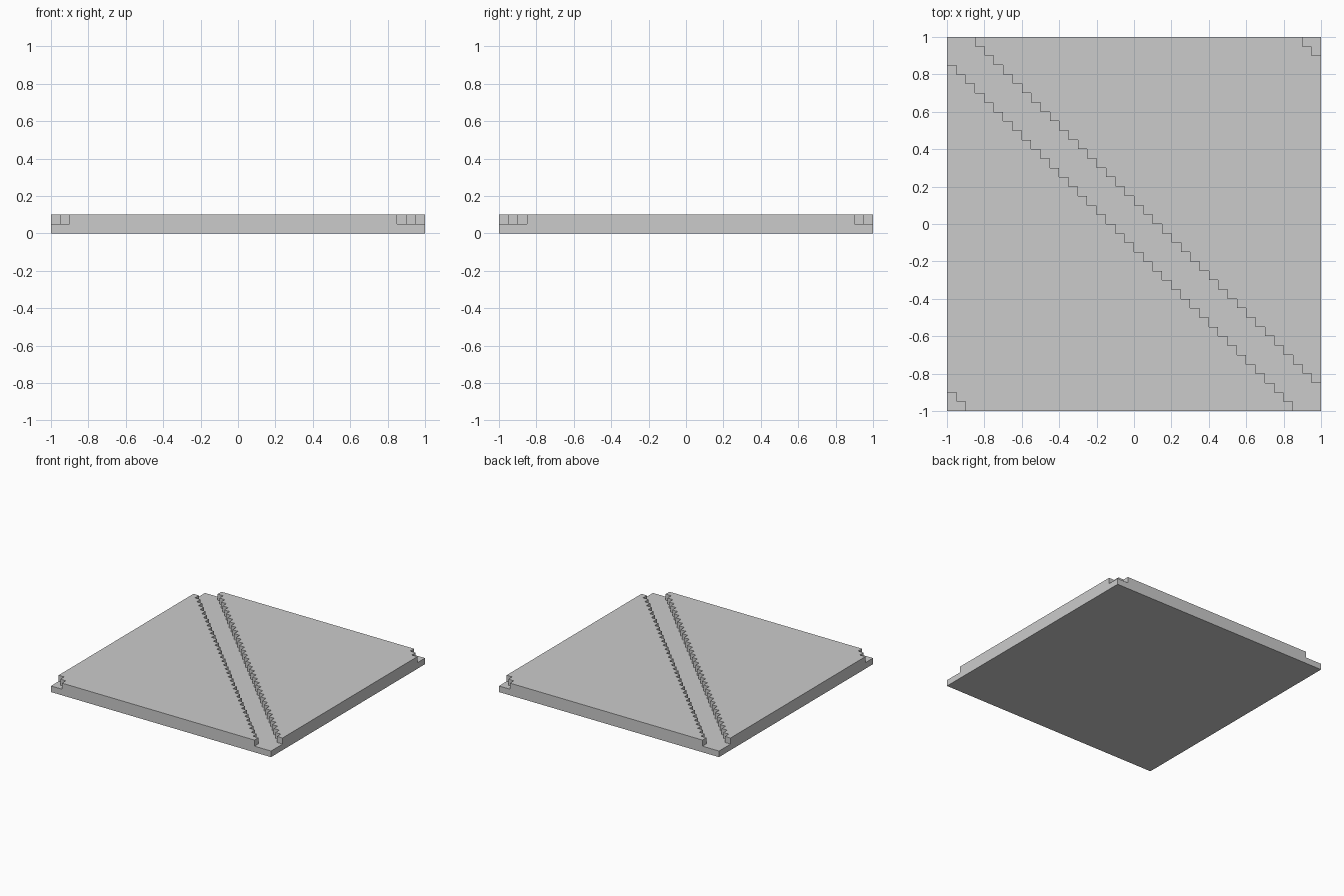
import bpy, bmesh, math

if "Cube" in bpy.data.objects:
    bpy.data.objects.remove(bpy.data.objects["Cube"])

N = 40            # cells per side
CELL = 2 / N
LAYER = 0.05      # thickness of each of the two layers


def cell_sum(face):
    """Column index plus row index of a grid cell."""
    c = face.calc_center_median()
    return math.floor((c.x + 1) / CELL) + math.floor((c.y + 1) / CELL)


def raise_faces(bm, faces):
    """Extrude faces up by one layer and return the lifted faces."""
    res = bmesh.ops.extrude_face_region(bm, geom=faces)["geom"]
    verts = [g for g in res if isinstance(g, bmesh.types.BMVert)]
    bmesh.ops.translate(bm, verts=verts, vec=(0, 0, LAYER))
    return [g for g in res if isinstance(g, bmesh.types.BMFace)]


bm = bmesh.new()
bmesh.ops.create_grid(bm, x_segments=N, y_segments=N, size=1)

# Base plate
raise_faces(bm, bm.faces[:])
top = [f for f in bm.faces if f.calc_center_median().z > LAYER - 1e-4]

# Upper layer: two stepped slabs beside the diagonal channel, corners notched
slabs = [f for f in top if 2 <= cell_sum(f) <= 36 or 42 <= cell_sum(f) <= 76]
raise_faces(bm, slabs)
inner = [f for f in slabs if f.is_valid]
if inner:
    bmesh.ops.delete(bm, geom=inner, context='FACES')

# Merge coplanar cells into clean flat faces
bmesh.ops.recalc_face_normals(bm, faces=bm.faces[:])
bmesh.ops.dissolve_limit(bm, angle_limit=math.radians(1),
                         verts=bm.verts[:], edges=bm.edges[:])

mesh = bpy.data.meshes.new("channelled_plate")
bm.to_mesh(mesh)
bm.free()
plate = bpy.data.objects.new("channelled_plate", mesh)
bpy.context.collection.objects.link(plate)
